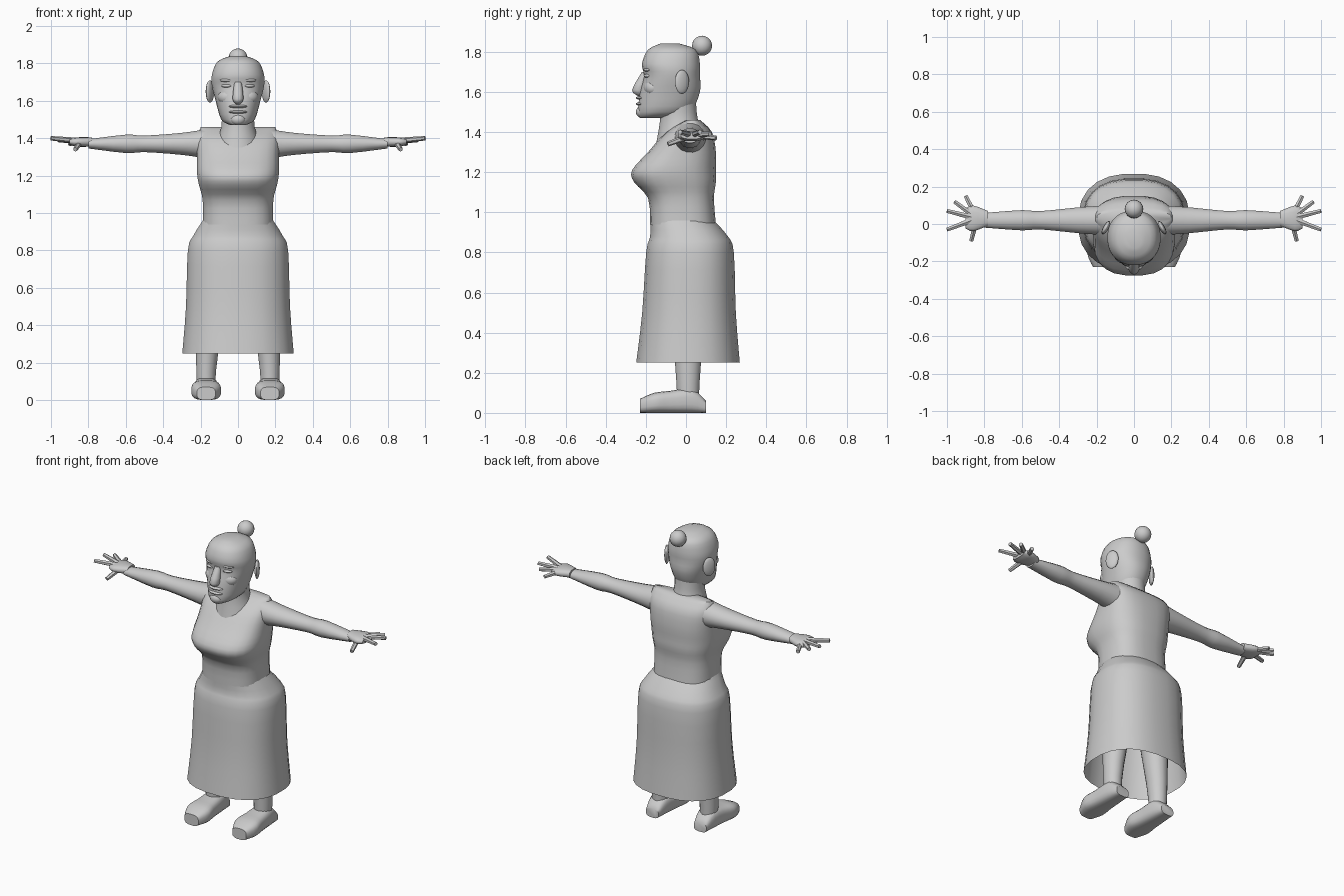
import bpy, bmesh, math
from mathutils import Vector

cube = bpy.data.objects.get("Cube")
if cube:
    bpy.data.objects.remove(cube, do_unlink=True)

grey = bpy.data.materials.new("plain grey")
grey.use_nodes = True
grey.diffuse_color = (0.6, 0.6, 0.6, 1)
grey.node_tree.nodes["Principled BSDF"].inputs["Base Color"].default_value = grey.diffuse_color


def finish(name, bm):
    """Turn a bmesh into a smooth-shaded object."""
    bmesh.ops.recalc_face_normals(bm, faces=bm.faces)
    mesh = bpy.data.meshes.new(name)
    bm.to_mesh(mesh)
    bm.free()
    mesh.materials.append(grey)
    obj = bpy.data.objects.new(name, mesh)
    bpy.context.collection.objects.link(obj)
    bpy.ops.object.select_all(action='DESELECT')
    obj.select_set(True)
    bpy.context.view_layer.objects.active = obj
    bpy.ops.object.shade_smooth_by_angle(angle=math.radians(50))
    return obj


def refine(rings, steps=3):
    """Add in-between rings along a smooth spline through the given ones."""
    keys = [Vector(ring) for ring in rings]
    keys = [keys[0]] + keys + [keys[-1]]
    result = []
    for before, start, end, after in zip(keys, keys[1:], keys[2:], keys[3:]):
        leave, arrive = (end - before) / 2, (after - start) / 2
        for step in range(steps):
            t = step / steps
            bend = (leave * (1 - t) - arrive * t) * t * (1 - t)
            ease = t * t * (3 - 2 * t)
            result.append(start.lerp(end, ease) + bend)
    return result + [keys[-1]]


def loft(name, rings, axis="z", sides=24, power=2.0, flip=1, closed=True):
    """Skin rounded sections: (position, centre u, centre v, radius u, radius v)."""
    bm = bmesh.new()
    loops = []
    for t, centre_u, centre_v, radius_u, radius_v in refine(rings):
        loop = []
        for i in range(sides):
            angle = math.tau * (i + 0.5) / sides
            c, s = math.cos(angle), math.sin(angle)
            u = centre_u + radius_u * math.copysign(abs(c) ** (2 / power), c)
            v = centre_v + radius_v * math.copysign(abs(s) ** (2 / power), s)
            x, y, z = {"x": (t, u, v), "y": (u, t, v), "z": (u, v, t)}[axis]
            loop.append(bm.verts.new((x * flip, y, z)))
        loops.append(loop)
    for lower, upper in zip(loops, loops[1:]):
        for i in range(sides):
            j = (i + 1) % sides
            bm.faces.new((lower[i], lower[j], upper[j], upper[i]))
    if closed:
        bm.faces.new(loops[0])
        bm.faces.new(loops[-1])
    return finish(name, bm)


def column(*rings):
    """Upright sections symmetric in x: (height, half width, front, back)."""
    return [(z, 0, (front + back) / 2, width, (back - front) / 2)
            for z, width, front, back in rings]


def blob(name, centre, size, turn=0.0):
    """Ellipsoid, optionally turned about z."""
    bm = bmesh.new()
    bmesh.ops.create_uvsphere(bm, u_segments=16, v_segments=10, radius=1)
    bmesh.ops.scale(bm, vec=size, verts=bm.verts)
    obj = finish(name, bm)
    obj.location = centre
    obj.rotation_euler.z = turn
    return obj


def finger(name, root, tip, radius):
    """Tapered six-sided finger between two points."""
    bm = bmesh.new()
    bmesh.ops.create_cone(bm, cap_ends=True, segments=6, radius1=radius,
                          radius2=radius * 0.7, depth=(tip - root).length)
    obj = finish(name, bm)
    obj.location = (root + tip) / 2
    obj.rotation_mode = 'QUATERNION'
    obj.rotation_quaternion = (tip - root).to_track_quat('Z', 'Y')


# Dress: open skirt and bodice with a full bust
loft("skirt", column((.25, .3, -.25, .27), (.5, .28, -.22, .25), (.8, .27, -.2, .24),
                     (.88, .24, -.18, .21), (.96, .19, -.18, .14)),
     power=2.4, closed=False)
loft("bodice", column((.94, .19, -.18, .15), (1.07, .19, -.19, .14), (1.15, .21, -.26, .15),
                      (1.21, .22, -.27, .15), (1.3, .22, -.19, .15), (1.4, .22, -.1, .13),
                      (1.46, .2, 0, .07)), power=2.7)

# Neck, head and bun
loft("neck", column((1.34, .13, -.15, .1), (1.46, .09, -.13, .06), (1.56, .09, -.13, .05)))
loft("head", column((1.47, .04, -.23, -.1), (1.5, .09, -.24, .02), (1.6, .12, -.23, .07),
                    (1.68, .14, -.21, .07), (1.74, .14, -.22, .07), (1.81, .11, -.19, .05),
                    (1.84, .04, -.13, -.03)), sides=32, power=2.2)
blob("hair_bun", (0, .08, 1.83), (.05, .05, .05))

# Nose, lips and chin on the centre line
loft("nose", column((1.58, .01, -.24, -.2), (1.61, .03, -.27, -.2), (1.7, .02, -.22, -.18)),
     sides=12)
for name, height in (("upper_lip", 1.57), ("lower_lip", 1.54)):
    blob(name, (0, -.22, height), (.05, .03, .01))
blob("chin", (0, -.22, 1.5), (.04, .03, .03))

# Tip of each finger; all spread from the middle of the palm
finger_tips = {
    "index": (1, -.03, 1.4), "middle": (1, .07, 1.4), "ring": (.96, .12, 1.39),
    "little": (.9, .15, 1.37), "thumb": (.87, -.09, 1.34)}

# Paired parts
for side, flip in (("left", 1), ("right", -1)):
    blob(side + "_eye", (.06 * flip, -.19, 1.68), (.03, .02, .01), .3 * flip)
    blob(side + "_brow", (.06 * flip, -.19, 1.71), (.04, .02, .01), .3 * flip)
    blob(side + "_cheek", (.06 * flip, -.17, 1.62), (.05, .04, .04), .4 * flip)
    blob(side + "_ear", (.15 * flip, -.02, 1.65), (.015, .04, .06), .5 * flip)

    # Arm with a forearm bulge: (x, depth, height)
    arm = [(.17, .08, .08), (.3, .07, .06), (.5, .05, .045), (.6, .055, .05), (.8, .04, .025)]
    loft(side + "_arm", [(x, .02, 1.37, depth, height) for x, depth, height in arm],
         "x", 16, flip=flip)
    palm = [(.78, .04, .025), (.86, .07, .025), (.9, .055, .015)]
    loft(side + "_palm", [(x, .03, 1.38, depth, height) for x, depth, height in palm],
         "x", 14, 2.4, flip)
    for name, tip in finger_tips.items():
        mirror = Vector((flip, 1, 1))
        finger(f"{side}_{name}_finger", Vector((.84, .03, 1.385)) * mirror,
               Vector(tip) * mirror, .017)

    # Leg widening up to the hip: (z, x, radius)
    leg = [(.06, .17, .05), (.25, .165, .06), (.85, .11, .11)]
    loft(side + "_leg", [(z, x, .01, radius, radius * 1.1) for z, x, radius in leg],
         sides=16, flip=flip)

    # Foot standing on the ground, toe to heel: (y, half width, height)
    foot = [(-.23, .05, .07), (-.16, .08, .1), (-.08, .07, .11), (.03, .06, .12), (.1, .045, .06)]
    loft(side + "_foot", [(y, .17, top / 2, width, top / 2) for y, width, top in foot],
         "y", 20, 3.0, flip)
